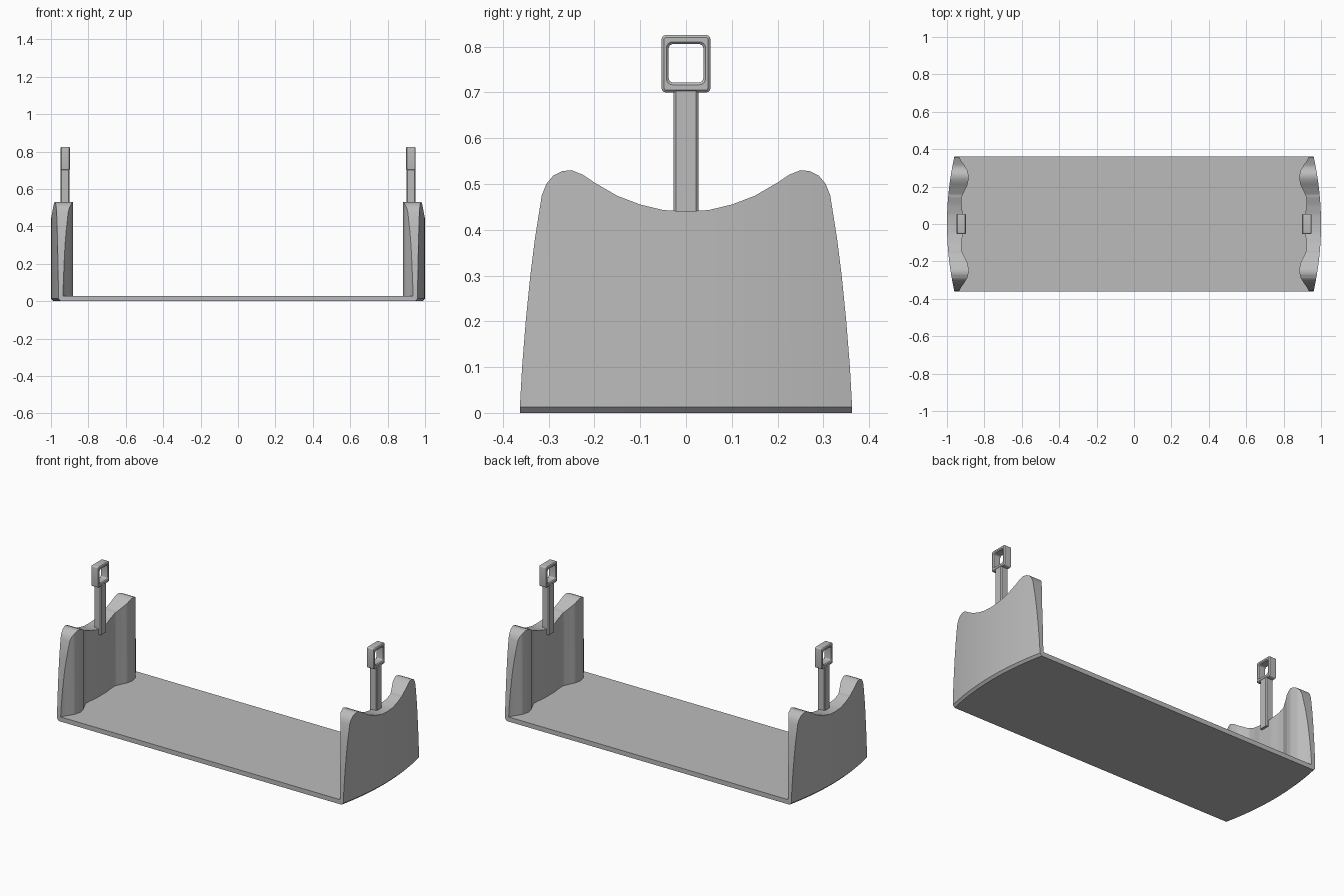
import bpy, bmesh, math

if "Cube" in bpy.data.objects:
    bpy.data.objects.remove(bpy.data.objects["Cube"])

grey = bpy.data.materials.new("plain grey")
grey.use_nodes = True
GREY = (0.5, 0.5, 0.5, 1)
grey.diffuse_color = GREY
grey.node_tree.nodes["Principled BSDF"].inputs["Base Color"].default_value = GREY

DEPTH, FLOOR, CHAMFER = 0.362, 0.028, 0.013
# (distance from centre, height) along the panel's rim
RIM = [(0, .44), (.05, .443), (.1, .455), (.15, .474), (.2, .503), (.225, .52), (.25, .53),
       (.27, .528), (.29, .518), (.305, .50), (.315, .475), (.33, .38), (.34, .30),
       (.35, .20), (.358, .10), (DEPTH, FLOOR)]
# (distance from centre, x) along the panel's wavy inner wall
WAVE = [(0, .915), (.05, .915), (.1, .922), (.14, .923), (.18, .905), (.21, .89), (.25, .882),
        (.29, .892), (.315, .908), (.34, .925), (DEPTH, .936)]


def lookup(points, y):
    y = abs(y)
    for (a, p), (b, q) in zip(points, points[1:]):
        if y <= b:
            return p + (q - p) * (y - a) / (b - a)
    return points[-1][1]


def outer(y):
    return 1 - 0.04 * (y / DEPTH) ** 2


def finish(name, bm, smooth=True):
    bmesh.ops.recalc_face_normals(bm, faces=bm.faces)
    mesh = bpy.data.meshes.new(name)
    bm.to_mesh(mesh)
    bm.free()
    mesh.materials.append(grey)
    obj = bpy.data.objects.new(name, mesh)
    bpy.context.collection.objects.link(obj)
    if smooth:
        bpy.ops.object.select_all(action="DESELECT")
        obj.select_set(True)
        bpy.context.view_layer.objects.active = obj
        bpy.ops.object.shade_smooth_by_angle(angle=math.radians(35))
    return obj


def loft(name, rings, closed=False):
    """Skin a row of equal cross-sections."""
    bm = bmesh.new()
    rows = [[bm.verts.new(p) for p in ring] for ring in rings]
    pairs = list(zip(rows, rows[1:]))
    if closed:
        pairs.append((rows[-1], rows[0]))
    else:
        bm.faces.new(rows[0])
        bm.faces.new(rows[-1])
    for a, b in pairs:
        for i in range(len(a)):
            j = (i + 1) % len(a)
            bm.faces.new((a[i], a[j], b[j], b[i]))
    return finish(name, bm)


half = sorted({y for y, _ in RIM} | {y for y, _ in WAVE} | {i * .0125 for i in range(25)})
stations = [-y for y in reversed(half) if y > 0] + half

# Base slab with bowed ends chamfered along the bottom
loft("base_tray", [[(s * x, y, z) for s, x, z in (
    (-1, outer(y) - CHAMFER, 0), (1, outer(y) - CHAMFER, 0), (1, outer(y), CHAMFER),
    (1, outer(y), FLOOR), (-1, outer(y), FLOOR), (-1, outer(y), CHAMFER))] for y in stations])


def rounded_loop(x, hy, hz, radius, zc):
    loop = []
    for k, (sy, sz) in enumerate(((1, 1), (-1, 1), (-1, -1), (1, -1))):
        for i in range(5):
            a = math.radians(90 * k + 22.5 * i)
            loop.append((x, sy * (hy - radius) + radius * math.cos(a),
                         zc + sz * (hz - radius) + radius * math.sin(a)))
    return loop


for side, label in ((1, "left"), (-1, "right")):
    # End panel: bowed outside, wavy inside, saddle-shaped rim
    loft(label + "_end_panel", [[
        (side * outer(y), y, FLOOR - .002), (side * outer(y), y, lookup(RIM, y)),
        (side * lookup(WAVE, y), y, lookup(RIM, y)), (side * lookup(WAVE, y), y, FLOOR - .002)]
        for y in stations])

    # Chamfered post
    hx, hy, c, xc = .024, .027, .005, side * .924
    section = [(hx - c, -hy), (hx, c - hy), (hx, hy - c), (hx - c, hy),
               (c - hx, hy), (-hx, hy - c), (-hx, c - hy), (c - hx, -hy)]
    loft(label + "_post", [[(xc + x, y, z) for x, y in section] for z in (.405, .703)])

    # Square handle loop with softened edges
    w, e, zc = .026, .005, .7625
    loft(label + "_handle_loop", [
        rounded_loop(xc - w, .053 - e, .0625 - e, .005, zc),
        rounded_loop(xc - w + e, .053, .0625, .008, zc),
        rounded_loop(xc + w - e, .053, .0625, .008, zc),
        rounded_loop(xc + w, .053 - e, .0625 - e, .005, zc),
        rounded_loop(xc + w, .038 + e, .042 + e, .014, zc + .001),
        rounded_loop(xc + w - e, .038, .042, .01, zc + .001),
        rounded_loop(xc - w + e, .038, .042, .01, zc + .001),
        rounded_loop(xc - w, .038 + e, .042 + e, .014, zc + .001)], closed=True)
